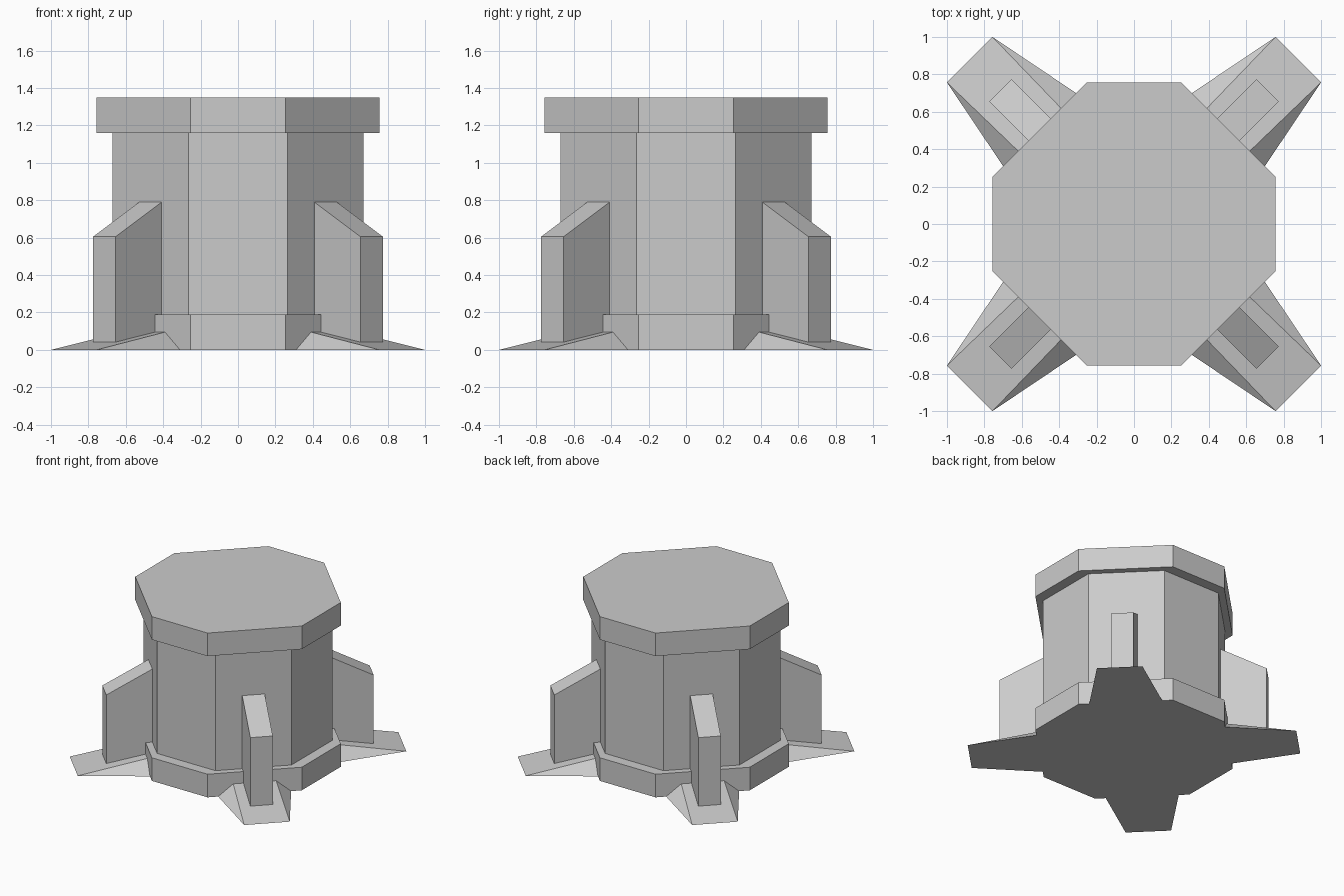
import bpy
import bmesh
from math import radians
from mathutils import Matrix

cube = bpy.data.objects.get("Cube")
if cube:
    bpy.data.objects.remove(cube)

grey = bpy.data.materials.new("light grey")
grey.use_nodes = True
colour = (0.6, 0.6, 0.6, 1)
grey.diffuse_color = colour
grey.node_tree.nodes["Principled BSDF"].inputs["Base Color"].default_value = colour


def add_object(name, bm, turn=0):
    """Turn the mesh about z, fix its normals and link it as an object."""
    bm.transform(Matrix.Rotation(radians(turn), 4, "Z"))
    bmesh.ops.recalc_face_normals(bm, faces=bm.faces)
    mesh = bpy.data.meshes.new(name)
    bm.to_mesh(mesh)
    bm.free()
    mesh.materials.append(grey)
    obj = bpy.data.objects.new(name, mesh)
    bpy.context.collection.objects.link(obj)
    return obj


def octagon(name, reach, half_side, bottom, top):
    """Upright eight-sided block: a square with its corners cut off."""
    bm = bmesh.new()
    a, b = reach, half_side
    ring = [(a, -b), (a, b), (b, a), (-b, a), (-a, b), (-a, -b), (-b, -a), (b, -a)]
    face = bm.faces.new([bm.verts.new((x, y, bottom)) for x, y in ring])
    moved = bmesh.ops.extrude_face_region(bm, geom=[face])["geom"]
    for v in moved:
        if isinstance(v, bmesh.types.BMVert):
            v.co.z = top
    return add_object(name, bm)


def mirrored_hull(name, points, turn):
    """Convex solid from (out, half width, height) points, mirrored across its axis."""
    bm = bmesh.new()
    for out, half, z in points:
        for side in (-1, 1):
            bm.verts.new((out, side * half, z))
    bmesh.ops.convex_hull(bm, input=bm.verts)
    bmesh.ops.dissolve_limit(bm, angle_limit=radians(1), verts=bm.verts, edges=bm.edges)
    return add_object(name, bm, turn)


# Central tower
octagon("base_plinth", 0.757, 0.253, 0, 0.19)
octagon("tower_body", 0.672, 0.265, 0.19, 1.16)
octagon("top_cap", 0.757, 0.253, 1.16, 1.35)

# Sloping feet and upright buttresses on the four diagonals
foot = [(1.2424, 0.172, 0), (0.714, 0.276, 0), (0.714, 0.162, 0.095)]
buttress = [(0.6626, 0.085, 0.042), (1.011, 0.085, 0.042),
            (1.011, 0.085, 0.605), (0.6626, 0.085, 0.79)]
corners = {"back_left": 45, "back_right": 135, "front_right": 225, "front_left": 315}
for corner, turn in corners.items():
    mirrored_hull(corner + "_foot", foot, turn)
    mirrored_hull(corner + "_buttress", buttress, turn)
